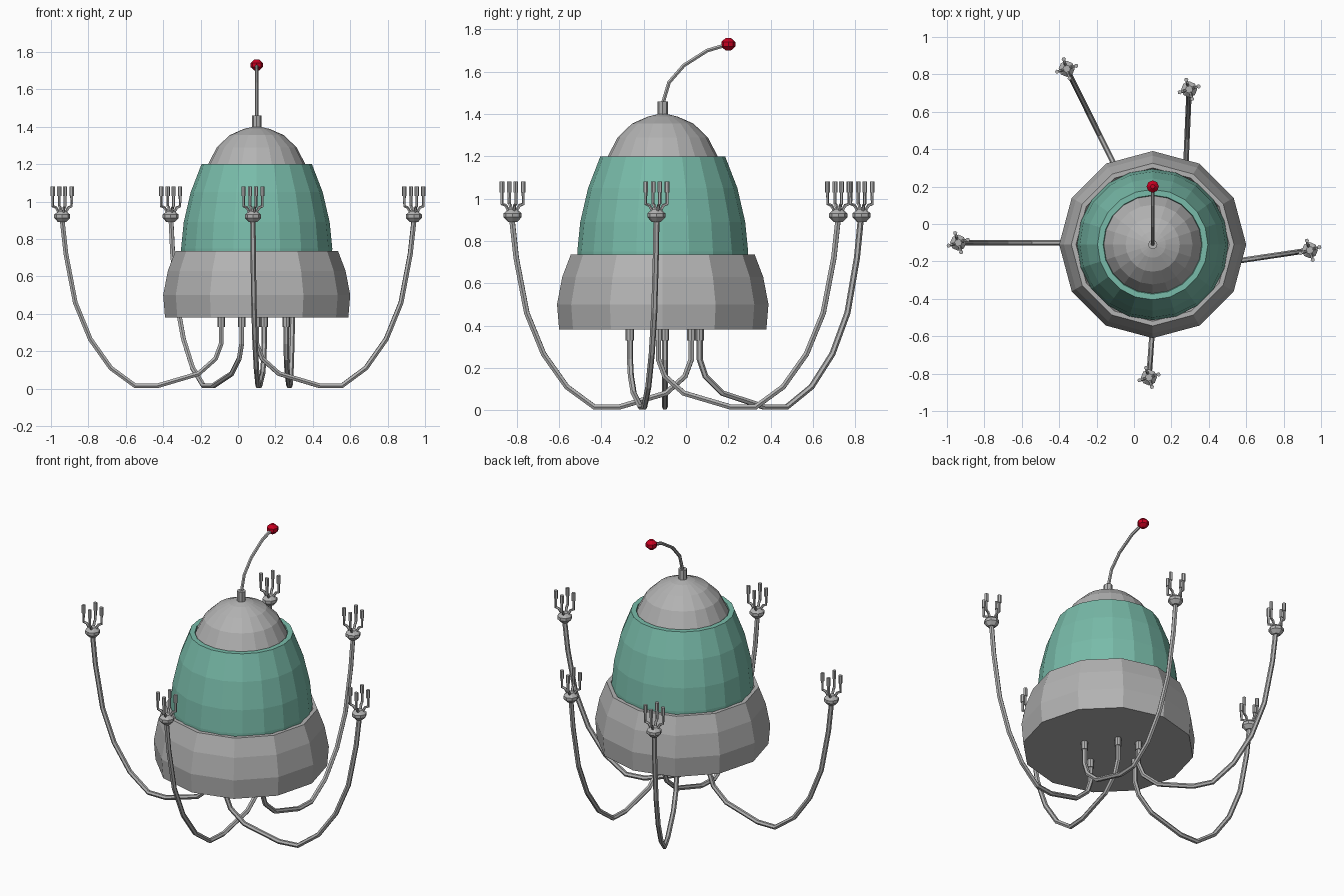
import bpy, bmesh, math
from mathutils import Vector

if "Cube" in bpy.data.objects:
    bpy.data.objects.remove(bpy.data.objects["Cube"])

CX, CY = 0.1, -0.11  # body axis


def material(name, rgb):
    m = bpy.data.materials.new(name)
    m.diffuse_color = (*rgb, 1)
    m.use_nodes = True
    m.node_tree.nodes["Principled BSDF"].inputs["Base Color"].default_value = m.diffuse_color
    return m


GREY = material("light grey", (0.45, 0.45, 0.45))
TEAL = material("teal green", (0.19, 0.50, 0.40))
RED = material("bright red", (0.58, 0.0, 0.015))


def finish(name, bm, mat):
    bmesh.ops.recalc_face_normals(bm, faces=bm.faces)
    me = bpy.data.meshes.new(name)
    bm.to_mesh(me)
    bm.free()
    me.materials.append(mat)
    ob = bpy.data.objects.new(name, me)
    bpy.context.collection.objects.link(ob)
    return ob


def skin(bm, rings):
    """Join rings of points with quads and cap both ends."""
    loops = [[bm.verts.new(p) for p in r] for r in rings]
    n = len(loops[0])
    for a, b in zip(loops, loops[1:]):
        for i in range(n):
            j = (i + 1) % n
            bm.faces.new((a[i], a[j], b[j], b[i]))
    bm.faces.new(loops[0][::-1])
    bm.faces.new(loops[-1])


def lathe(bm, profile, x, y, sides):
    skin(bm, [[(x + r * math.cos(math.tau * i / sides),
                y + r * math.sin(math.tau * i / sides), z)
               for i in range(sides)] for r, z in profile])


def sweep(bm, path, origin, angle, radius, sides=6):
    """Tube along a (distance, height) path in the vertical plane at angle."""
    d = Vector((math.cos(angle), math.sin(angle), 0))
    side = Vector((-d.y, d.x, 0))
    pts = [Vector((origin[0], origin[1], 0)) + d * r + Vector((0, 0, z)) for r, z in path]
    rings = []
    for i, p in enumerate(pts):
        t = Vector()
        if i > 0:
            t += (p - pts[i - 1]).normalized()
        if i < len(pts) - 1:
            t += (pts[i + 1] - p).normalized()
        n = t.normalized().cross(side)
        rings.append([p + radius * (side * math.cos(math.tau * k / sides)
                                    + n * math.sin(math.tau * k / sides))
                      for k in range(sides)])
    skin(bm, rings)


def turned(name, profile, sides, mat, x=CX, y=CY):
    bm = bmesh.new()
    lathe(bm, profile, x, y, sides)
    return finish(name, bm, mat)


# Body: skirt, shell and cap
turned("base_skirt", [(0.49, 0.38), (0.50, 0.50), (0.475, 0.63), (0.435, 0.735),
                      (0.41, 0.735), (0.40, 0.70)], 12, GREY)
turned("green_shell", [(0.403, 0.69), (0.404, 0.75), (0.39, 0.89), (0.353, 1.05),
                       (0.295, 1.20), (0.265, 1.20), (0.26, 1.185)], 20, TEAL)
turned("dome_cap", [(0.263, 1.18), (0.26, 1.20), (0.213, 1.29), (0.145, 1.355),
                    (0.07, 1.388), (0.02, 1.40)], 20, GREY)

# Antenna
turned("antenna_socket", [(0.025, 1.385), (0.025, 1.46)], 8, GREY)
bm = bmesh.new()
sweep(bm, [(0, 1.45), (0.03, 1.55), (0.10, 1.63), (0.21, 1.70), (0.30, 1.727)],
      (CX, CY), math.pi / 2, 0.01)
finish("antenna_wire", bm, GREY)
turned("antenna_ball", [(0.012, 1.70), (0.033, 1.719), (0.033, 1.741), (0.012, 1.76)],
       8, RED, CX, 0.20)

# Arms: (socket, claw) positions
ARMS = {
    "left": ((-0.09, -0.10), (-0.94, -0.10)),
    "right": ((0.10, -0.265), (0.94, -0.14)),
    "front": ((0.14, 0.025), (0.08, -0.82)),
    "back_right": ((0.258, -0.13), (0.295, 0.72)),
    "back_left": ((0.02, 0.065), (-0.36, 0.83)),
}
ARM_PATH = [(0, 0.34), (0, 0.24), (0.03, 0.16), (0.12, 0.08), (0.34, 0.015), (0.46, 0.015),
            (0.59, 0.11), (0.70, 0.265), (0.78, 0.46), (0.83, 0.72), (0.85, 0.90)]
FINGER = [(0.015, 0.935), (0.035, 0.968), (0.053, 0.975), (0.053, 1.04)]

for label, (s, c) in ARMS.items():
    turned(label + "_arm_socket", [(0.02, 0.33), (0.02, 0.39)], 8, GREY, *s)
    bm = bmesh.new()
    sweep(bm, ARM_PATH, s, math.atan2(c[1] - s[1], c[0] - s[0]), 0.0145)
    finish(label + "_arm", bm, GREY)
    # Claw: cupped palm and four bent fingers with thicker tips
    bm = bmesh.new()
    lathe(bm, [(0.022, 0.89), (0.043, 0.912), (0.043, 0.93), (0.02, 0.95)], *c, 8)
    for k in range(4):
        a = math.radians(17 + 90 * k)
        sweep(bm, FINGER, c, a, 0.008, 5)
        sweep(bm, [(0.053, 1.03), (0.053, 1.08)], c, a, 0.0115, 6)
    finish(label + "_claw", bm, GREY)
